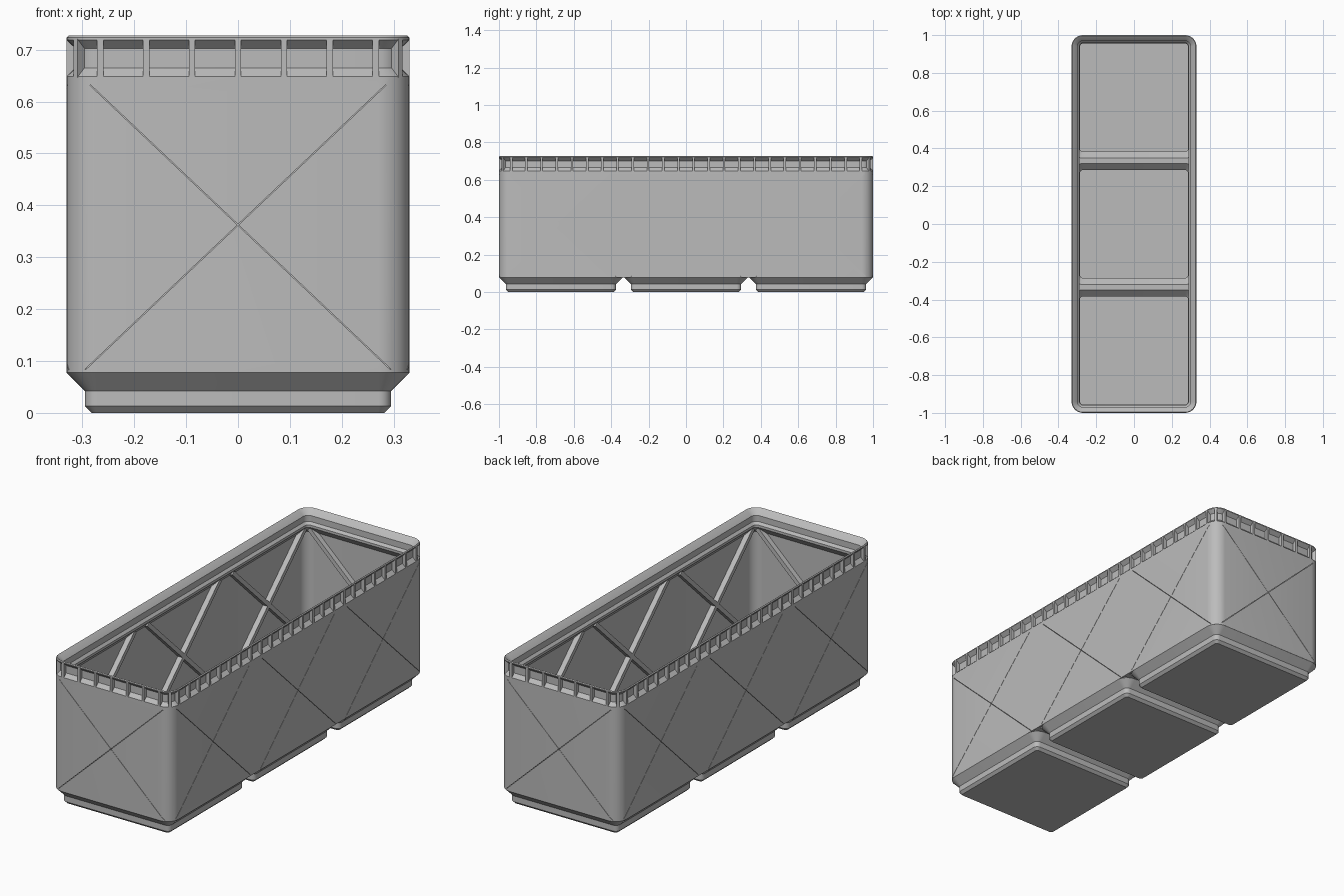
import bpy, bmesh, math
from mathutils import Matrix, Vector

if "Cube" in bpy.data.objects:
    bpy.data.objects.remove(bpy.data.objects["Cube"])

HX, HY, R = 0.3307, 1.0, 0.06      # outer half sizes and corner radius
PITCH = 0.669                      # spacing of the three cells
SEG = 8

grey = bpy.data.materials.new("plain grey")
grey.diffuse_color = (0.5, 0.5, 0.5, 1)
grey.use_nodes = True
grey.node_tree.nodes["Principled BSDF"].inputs["Base Color"].default_value = grey.diffuse_color


def finish(bm, name, smooth=True):
    bmesh.ops.recalc_face_normals(bm, faces=bm.faces)
    me = bpy.data.meshes.new(name)
    bm.to_mesh(me)
    bm.free()
    ob = bpy.data.objects.new(name, me)
    bpy.context.collection.objects.link(ob)
    me.materials.append(grey)
    bpy.ops.object.select_all(action='DESELECT')
    bpy.context.view_layer.objects.active = ob
    ob.select_set(True)
    if smooth:
        bpy.ops.object.shade_smooth_by_angle(angle=math.radians(30))
    return ob


def ring(bm, hx, hy, inset, z, cy=0.0):
    """Rounded rectangle of vertices, shrunk evenly by inset."""
    r = max(R - inset, 0.012)
    ax, ay = hx - inset - r, hy - inset - r
    out = []
    for k, (sx, sy) in enumerate([(1, 1), (-1, 1), (-1, -1), (1, -1)]):
        for i in range(SEG + 1):
            a = (k + i / SEG) * math.pi / 2
            out.append(bm.verts.new((sx * ax + r * math.cos(a),
                                     cy + sy * ay + r * math.sin(a), z)))
    return out


def loft(name, hx, hy, profile, cy=0.0, closed=False):
    bm = bmesh.new()
    rings = [ring(bm, hx, hy, d, z, cy) for d, z in profile]
    pairs = list(zip(rings, rings[1:]))
    if closed:
        pairs.append((rings[-1], rings[0]))
    else:
        bm.faces.new(rings[0])
        bm.faces.new(rings[-1])
    for a, b in pairs:
        n = len(a)
        for i in range(n):
            j = (i + 1) % n
            bm.faces.new((a[i], a[j], b[j], b[i]))
    return finish(bm, name)


def add_box(bm, size, matrix):
    bmesh.ops.create_cube(bm, size=1, matrix=matrix @ Matrix.Diagonal((*size, 1)))


# Thin outer wall with the stepped stacking lip
shell = loft("wall_and_lip", HX, HY, [
    (0, 0.078), (0, 0.648), (0.018, 0.665), (0.018, 0.702), (0.0, 0.719),
    (0.0, 0.723), (0.004, 0.727), (0.006, 0.726), (0.031, 0.699),
    (0.031, 0.669), (0.042, 0.657), (0.042, 0.645), (0.010, 0.61),
    (0.010, 0.078)], closed=True)

# Hollow feet, one per cell
for i, part in enumerate(("front_foot", "middle_foot", "back_foot")):
    loft(part, HX, HX, [
        (0.049, 0), (0.036, 0.013), (0.036, 0.042), (0, 0.078), (0, 0.084),
        (0.010, 0.088), (0.045, 0.053), (0.045, 0.014)], cy=(i - 1) * PITCH)

# Low dividing ridges between the cells
bm = bmesh.new()
for s in (-1, 1):
    add_box(bm, (2 * HX - 0.01, 0.03, 0.014),
            Matrix.Translation((0, s * PITCH / 2, 0.085)))
finish(bm, "floor_ridges", False)


# Wall panels: (transform from panel space to world); panel x runs along the wall,
# panel y points inward, z is up
panels = []
for s in (0, math.pi):
    rot = Matrix.Rotation(s, 4, 'Z')
    panels.append(rot @ Matrix.Translation((0, -HY, 0)))
    for c in (-PITCH, 0, PITCH):
        panels.append(rot @ Matrix.Rotation(math.pi / 2, 4, 'Z')
                      @ Matrix.Translation((c, -HX, 0)))


def diagonals(bm, sign, width, y0, y1):
    """One diagonal bar on every wall panel."""
    lo, hi = Vector((-0.295 * sign, 0, 0.083)), Vector((0.285 * sign, 0, 0.632))
    d = hi - lo
    turn = Matrix.Rotation(-math.atan2(d.z, d.x), 4, 'Y')
    mid = (lo + hi) / 2
    mid.y = (y0 + y1) / 2
    for p in panels:
        add_box(bm, (d.length, y1 - y0, width), p @ Matrix.Translation(mid) @ turn)


# Inner cross ribs, and the hairline grooves behind them on the outside
for sign, tag in ((1, "rising"), (-1, "falling")):
    bm = bmesh.new()
    diagonals(bm, sign, 0.021, 0.009, 0.036)
    finish(bm, tag + "_ribs", False)
    bm = bmesh.new()
    diagonals(bm, sign, 0.0016, -0.01, 0.008)
    cutter = finish(bm, tag + "_groove_cutter", False)
    cutter.hide_render = True
    mod = shell.modifiers.new("grooves", 'BOOLEAN')
    mod.operation, mod.solver, mod.object = 'DIFFERENCE', 'EXACT', cutter
    bpy.context.view_layer.objects.active = shell
    bpy.ops.object.modifier_apply(modifier=mod.name)
    bpy.data.objects.remove(cutter)

# Small posts around the recessed lip
bm = bmesh.new()
SECTION = [(0, 0.646), (0, 0.721), (0.004, 0.718), (0.020, 0.702), (0.020, 0.662)]


def post(matrix, w=0.012):
    a, b = ([bm.verts.new(matrix @ Vector((x, y, z))) for y, z in SECTION]
            for x in (-w / 2, w / 2))
    bm.faces.new(a)
    bm.faces.new(b)
    for i in range(5):
        j = (i + 1) % 5
        bm.faces.new((a[i], a[j], b[j], b[i]))


for s in (0, math.pi):
    rot = Matrix.Rotation(s, 4, 'Z')
    side = rot @ Matrix.Rotation(math.pi / 2, 4, 'Z')
    for i in range(7):
        post(rot @ Matrix.Translation(((i - 3) * 0.0885, -HY, 0)))
    for i in range(24):
        post(side @ Matrix.Translation(((i - 11.5) * 0.0813, -HX, 0)))
for sx in (-1, 1):
    for sy in (-1, 1):
        ang = math.atan2(sy, sx) + math.pi / 2
        post(Matrix.Translation((sx * (HX - R), sy * (HY - R), 0))
             @ Matrix.Rotation(ang, 4, 'Z') @ Matrix.Translation((0, -R, 0)))
finish(bm, "lip_posts", False)
